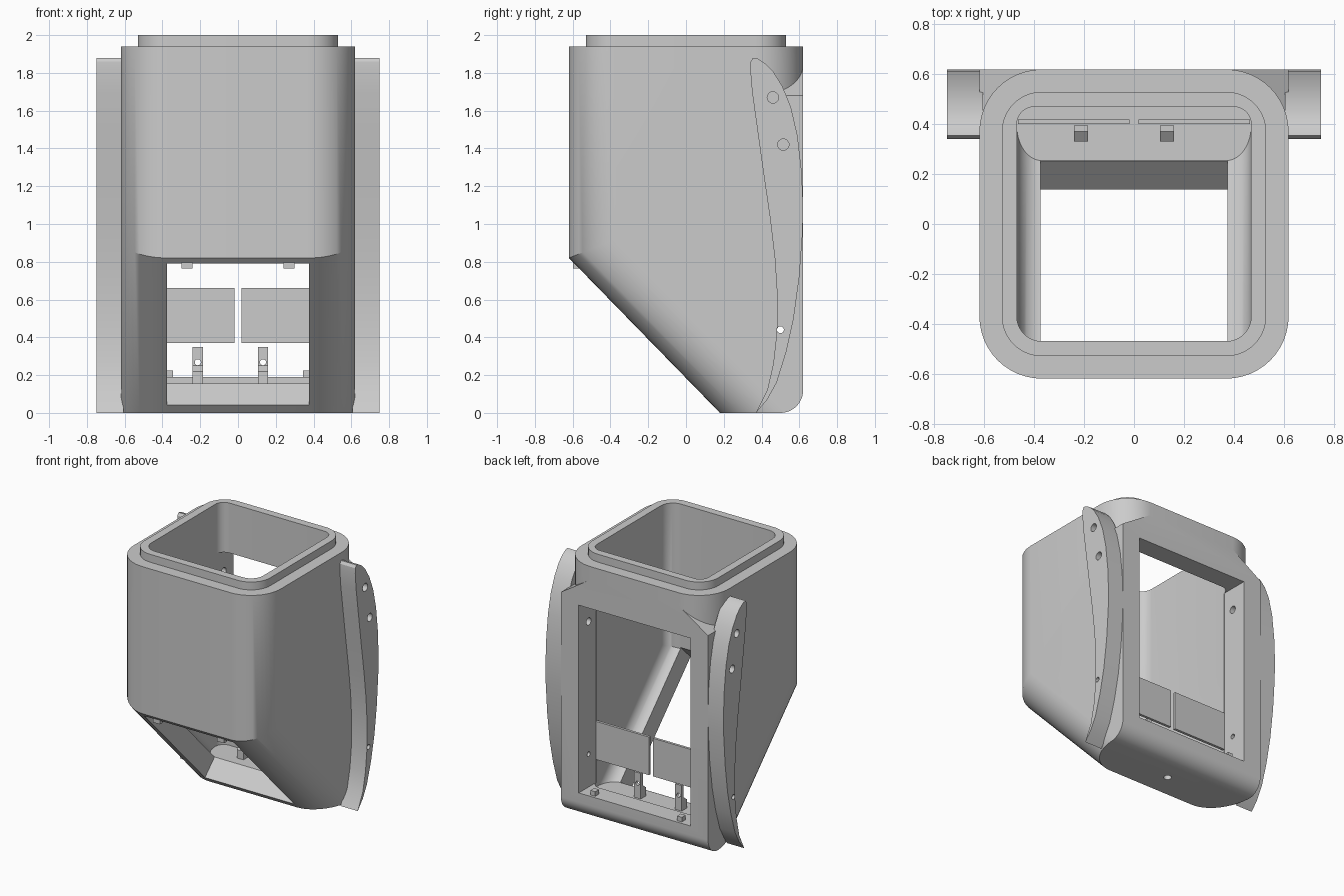
import bpy, bmesh, math
from mathutils import Matrix

old = bpy.data.objects.get("Cube")
if old:
    bpy.data.objects.remove(old, do_unlink=True)

grey = bpy.data.materials.new("plain_grey")
grey.use_nodes = True
colour = (0.6, 0.6, 0.6, 1)
grey.diffuse_color = colour
grey.node_tree.nodes["Principled BSDF"].inputs["Base Color"].default_value = colour


def make(name, bm):
    bmesh.ops.recalc_face_normals(bm, faces=bm.faces[:])
    bm.normal_update()
    mesh = bpy.data.meshes.new(name)
    bm.to_mesh(mesh)
    bm.free()
    mesh.materials.append(grey)
    ob = bpy.data.objects.new(name, mesh)
    bpy.context.collection.objects.link(ob)
    return ob


def loft_bm(rings):
    """Join closed rings of points into a capped solid."""
    bm = bmesh.new()
    rows = [[bm.verts.new(p) for p in ring] for ring in rings]
    bm.faces.new(rows[0])
    bm.faces.new(rows[-1])
    n = len(rows[0])
    for a, b in zip(rows, rows[1:]):
        for i in range(n):
            j = (i + 1) % n
            bm.faces.new((a[i], a[j], b[j], b[i]))
    return bm


def prism_bm(points, lo, hi, axis="x"):
    """Extrude a profile: (y, z) points along x, or (x, y) points along z."""
    put = (lambda a, b, t: (t, a, b)) if axis == "x" else (lambda a, b, t: (a, b, t))
    return loft_bm([[put(a, b, t) for a, b in points] for t in (lo, hi)])


def prism(name, points, lo, hi, axis="x"):
    return make(name, prism_bm(points, lo, hi, axis))


def box(name, x0, x1, y0, y1, z0, z1):
    return prism(name, [(x0, y0), (x1, y0), (x1, y1), (x0, y1)], z0, z1, "z")


def arc(cx, cy, r, a0, a1, n=12):
    angles = [math.radians(a0 + (a1 - a0) * i / n) for i in range(n + 1)]
    return [(cx + r * math.cos(a), cy + r * math.sin(a)) for a in angles]


def rod(name, axis, centre, r, length):
    bm = bmesh.new()
    turn = {"x": Matrix.Rotation(math.pi / 2, 4, "Y"),
            "y": Matrix.Rotation(math.pi / 2, 4, "X"), "z": Matrix()}[axis]
    bmesh.ops.create_cone(bm, cap_ends=True, segments=24, radius1=r, radius2=r,
                          depth=length, matrix=Matrix.Translation(centre) @ turn)
    return make(name, bm)


# Unit normal of the sloped underside
ny, nz = .716, .698


def rounded_shell(name, half, depth, top, bend, bottom, r, rear_r):
    """Rounded tube that drops straight, then follows the slope at the front."""
    c, k = half - r, half - rear_r
    front = arc(-c, -depth + r, r, 180, 270) + arc(c, -depth + r, r, 270, 360)
    rear = [(half, depth), (-half, depth)]
    if rear_r:
        rear = arc(k, depth - rear_r, rear_r, 0, 90) + arc(-k, depth - rear_r, rear_r, 90, 180)
    upper, middle, lower = [], [], []
    for x, y in front:
        inset = y + depth
        upper.append((x, y, top))
        middle.append((x, y, bend + inset * (1 - ny) / nz))
        lower.append((x, -depth + (bend - bottom) * nz / ny + inset / ny, bottom))
    side_z = middle[0][2]
    for x, y in rear:
        upper.append((x, y, top))
        middle.append((x, y, side_z))
        lower.append((x, y, bottom))
    return make(name, loft_bm([upper, middle, lower]))


def combine(ob, other, operation="DIFFERENCE"):
    mod = ob.modifiers.new("join", "BOOLEAN")
    mod.object, mod.operation, mod.solver = other, operation, "EXACT"
    bpy.context.view_layer.objects.active = ob
    bpy.ops.object.modifier_apply(modifier=mod.name)
    bpy.data.objects.remove(other, do_unlink=True)


# Housing with rounded front and slope, and a round rear bottom edge
body = rounded_shell("housing", .62, .62, 1.94, .82, 0, .25, 0)
heel = arc(.5, .12, .12, -90, 0) + [(.7, .12), (.7, -.1), (.5, -.1)]
combine(body, prism("heel_cut", heel, -1, 1))

# Upper rear corners rounded off down to a sloping shoulder
for s in (-1, 1):
    shape = arc(.37, .37, .25, 0, 90) + [(.37, .7), (.7, .7), (.7, .37)]
    bm = prism_bm([(s * x, y) for x, y in shape], 1.5, 2.1, "z")
    for v in bm.verts:
        if v.co.z < 1.6:
            v.co.z = 1.84 - .64 * (abs(v.co.x) - .37)
    combine(body, make("corner_cut", bm))

# Collar on top
collar = []
for k, (sx, sy) in enumerate([(1, 1), (-1, 1), (-1, -1), (1, -1)]):
    collar += arc(sx * .37, sy * .37, .16, 90 * k, 90 * k + 90)
combine(body, prism("collar", collar, 1.9, 2.0, "z"), "UNION")

# Hollow inside
combine(body, rounded_shell("cavity", .47, .47, 2.1, .898, .155, .1, .07))

# Rear window, and the opening cut square through the slope
combine(body, box("rear_window", -.47, .47, .41, .8, .19, 1.62))
opening = [(y + t * ny, z + t * nz) for y, z, t in
           [(.145, .05, -.15), (.145, .05, .22), (-.59, .79, .22), (-.59, .79, -.15)]]
combine(body, prism("slope_opening", opening, -.375, .375))
combine(body, rod("foot_hole", "z", (0, .36, .03), .028, .14))
for s in (-1, 1):
    combine(body, rod("inner_hole", "x", (s * .47, .5, 1.45), .028, .12))
combine(body, rod("pin_hole", "x", (0, .5, .44), .018, 2))
parts = [body]

# Curved side fins
rear = [(.37, 0), (.43, .07), (.48, .16), (.53, .32), (.57, .5), (.6, .72), (.617, .95),
        (.62, 1.1), (.612, 1.28), (.59, 1.47), (.555, 1.62), (.51, 1.73), (.46, 1.81),
        (.42, 1.85), (.38, 1.875), (.355, 1.88), (.342, 1.86)]
front = [(.34, 1.82), (.35, 1.7), (.375, 1.52), (.41, 1.27), (.445, 1.03), (.47, .82),
         (.483, .62), (.48, .42), (.462, .26), (.43, .12)]
for s, side in ((1, "left"), (-1, "right")):
    fin = prism(side + "_fin", rear + front, *sorted((s * .605, s * .75)))
    for y, z, r, depth in ((.46, 1.67, .03, .2), (.515, 1.42, .03, .2), (.5, .44, .018, .6)):
        combine(fin, rod("fin_hole", "x", (s * .75, y, z), r, depth))
    parts.append(fin)

    # Rear panel, stop block and front tab on each side
    parts.append(box(side + "_panel", *sorted((s * .018, s * .465)), .4, .42, .37, .66))
    parts.append(box(side + "_stop", *sorted((s * .345, s * .385)), .555, .6, .18, .225))
    parts.append(box(side + "_tab", *sorted((s * .24, s * .3)), -.597, -.56, .765, .83))

# Drilled upright clips on the floor
for x, side in ((.1325, "left"), (-.2125, "right")):
    shape = [(.33, .15), (.395, .15), (.395, .35), (.37, .35), (.37, .25), (.33, .22)]
    clip = prism(side + "_clip", shape, x - .0275, x + .0275)
    combine(clip, rod("clip_hole", "y", (x, .37, .268), .016, .2))
    parts.append(clip)

# Smooth rounded surfaces, crisp edges
bpy.ops.object.select_all(action="DESELECT")
for ob in parts:
    ob.select_set(True)
bpy.context.view_layer.objects.active = body
bpy.ops.object.shade_smooth_by_angle(angle=math.radians(30))
